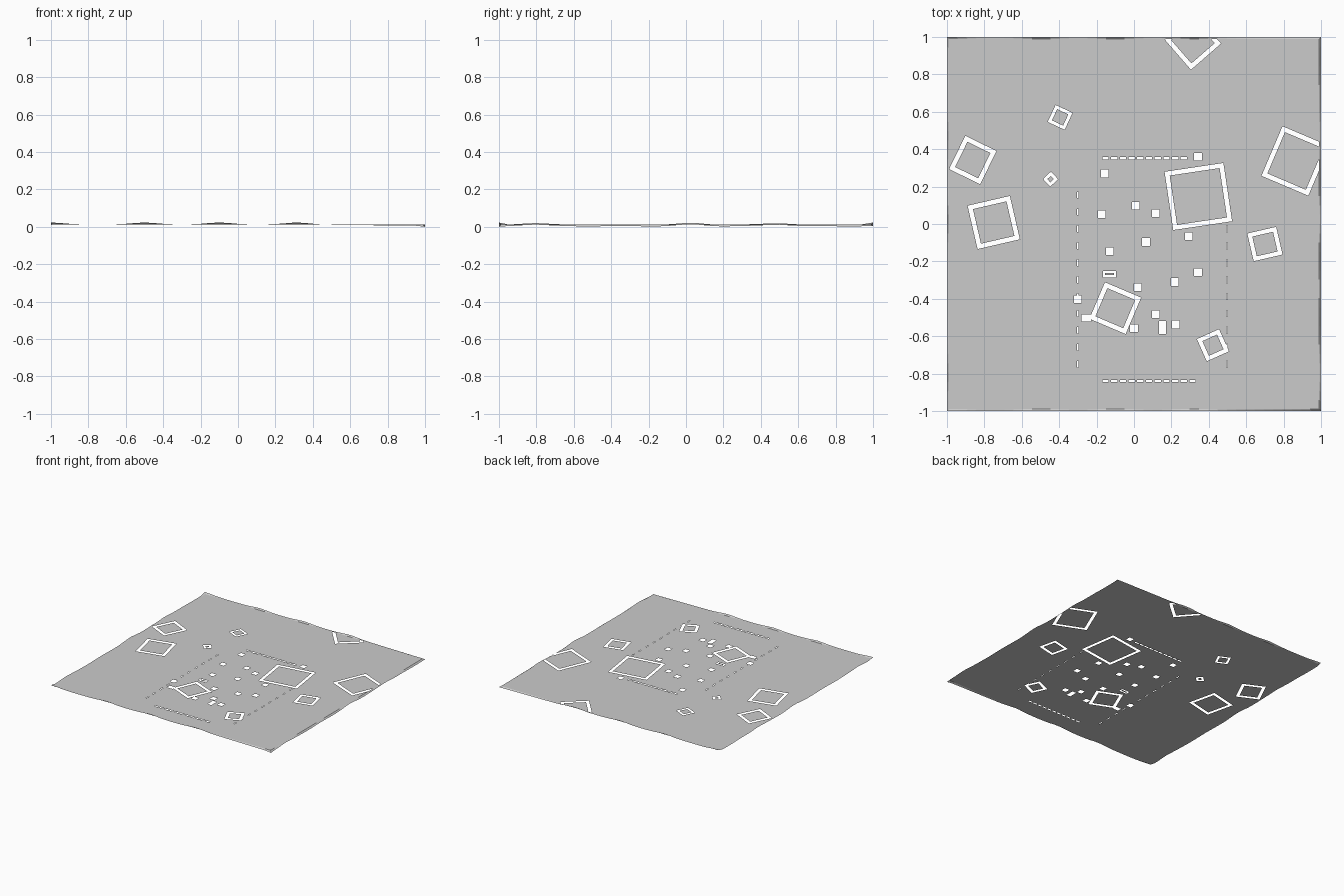
import bpy, math
from math import sin, cos, radians
from mathutils import Vector
from mathutils.geometry import delaunay_2d_cdt

if "Cube" in bpy.data.objects:
    bpy.data.objects.remove(bpy.data.objects["Cube"])

LEVEL = 0.013   # height of the flat ground
EDGE = 0.988    # half size of the flat sheet


def rect(cx, cy, w, h, deg=0):
    a = radians(deg)
    return [Vector((cx + x * cos(a) - y * sin(a), cy + x * sin(a) + y * cos(a)))
            for x, y in ((-w/2, -h/2), (w/2, -h/2), (w/2, h/2), (-w/2, h/2))]


def make_object(name, verts, faces):
    me = bpy.data.meshes.new(name)
    me.from_pydata(verts, [], faces)
    me.update()
    ob = bpy.data.objects.new(name, me)
    bpy.context.collection.objects.link(ob)
    return ob


holes, islands = [], []

# Wall footprints: open ring with a patch of ground inside (x, y, w, h, angle, wall)
for cx, cy, w, h, deg, t in (
        (-0.75, 0.008, 0.232, 0.238, 13, 0.024),
        (-0.862, 0.342, 0.185, 0.198, -26, 0.024),
        (-0.395, 0.57, 0.100, 0.100, -25, 0.017),
        (-0.446, 0.24, 0.058, 0.056, 43, 0.016),
        (0.315, 0.975, 0.213, 0.213, 41, 0.024),
        (0.863, 0.337, 0.272, 0.288, -23, 0.024),
        (0.70, -0.107, 0.158, 0.152, 13, 0.022),
        (0.344, 0.147, 0.318, 0.315, 8.5, 0.024),
        (-0.10, -0.45, 0.210, 0.212, -23, 0.024),
        (0.422, -0.648, 0.130, 0.130, 24, 0.022),
        (-0.13, -0.268, 0.070, 0.034, 0, 0.011)):
    holes.append(rect(cx, cy, w, h, deg))
    islands.append(rect(cx, cy, w - 2*t, h - 2*t, deg))

# Small square openings
for cx, cy in ((-0.157, 0.27), (-0.173, 0.053), (0.01, 0.098), (0.117, 0.057),
               (0.064, -0.096), (-0.13, -0.145), (0.293, -0.066), (0.342, -0.258),
               (0.217, -0.31), (0.02, -0.338), (0.117, -0.482), (0, -0.558),
               (0.223, -0.537), (-0.301, -0.403), (0.342, 0.36)):
    holes.append(rect(cx, cy, 0.041, 0.041))
holes.append(rect(-0.255, -0.503, 0.05, 0.036))
holes.append(rect(0.152, -0.553, 0.036, 0.07))

# Dashed fence slots around the yard
for i in range(11):
    x = -0.152 + i * 0.0465
    holes.append(rect(x, -0.84, 0.034, 0.012))
    if i < 10:
        holes.append(rect(x, 0.352, 0.034, 0.012))
    y = 0.155 - i * 0.0905
    holes.append(rect(-0.3, y, 0.007, 0.034))
    holes.append(rect(0.498, y, 0.005, 0.034))

# Outline of the sheet, split along each side
N = 40
corners = [(-1, -1), (1, -1), (1, 1), (-1, 1)]
border = []
for k in range(4):
    a, b = Vector(corners[k]), Vector(corners[(k + 1) % 4])
    border += [a.lerp(b, i / N) for i in range(N)]

# Triangulate and keep the ground outside holes plus the patches inside rings
loops = [[p * EDGE for p in border]] + holes + islands
pts, polys = [], []
for lp in loops:
    polys.append(list(range(len(pts), len(pts) + len(lp))))
    pts += lp
v, e, f, ov, oe, of = delaunay_2d_cdt(pts, [], polys, 0, 1e-6)
nh = len(holes)
keep = []
for face, src in zip(f, of):
    in_hole = any(1 <= s <= nh for s in src)
    in_island = any(s > nh for s in src)
    if 0 in src and (not in_hole or in_island):
        keep.append(face)
make_object("ground_sheet", [(p.x, p.y, LEVEL) for p in v], keep)


# Wavy rim that rises and dips along the border
def bump(t, c, w):
    return math.exp(-((t - c) / w) ** 2)


def rim_height(p):
    if abs(p.y) > 0.999:
        hx = 0.010 * sum(bump(p.x, c, 0.09) for c in (-1, -0.5, -0.1, 0.32))
        return 0.013 + hx - 0.011 * max(0, p.x - 0.3)
    return (0.013 + 0.009 * sum(bump(p.y, c, 0.09) for c in (-0.82, 0.03, 0.49))
            - (0.008 if p.x > 0 else 0) - 0.003 * sin(p.y * 9) ** 2)


n = len(border)
outer = [(p.x, p.y, max(0, rim_height(p))) for p in border]
outer[N] = (1, -1, 0)
inner = [(p.x * EDGE, p.y * EDGE, LEVEL) for p in border]
make_object("ground_rim", outer + inner,
            [(i, (i + 1) % n, n + (i + 1) % n, n + i) for i in range(n)])
